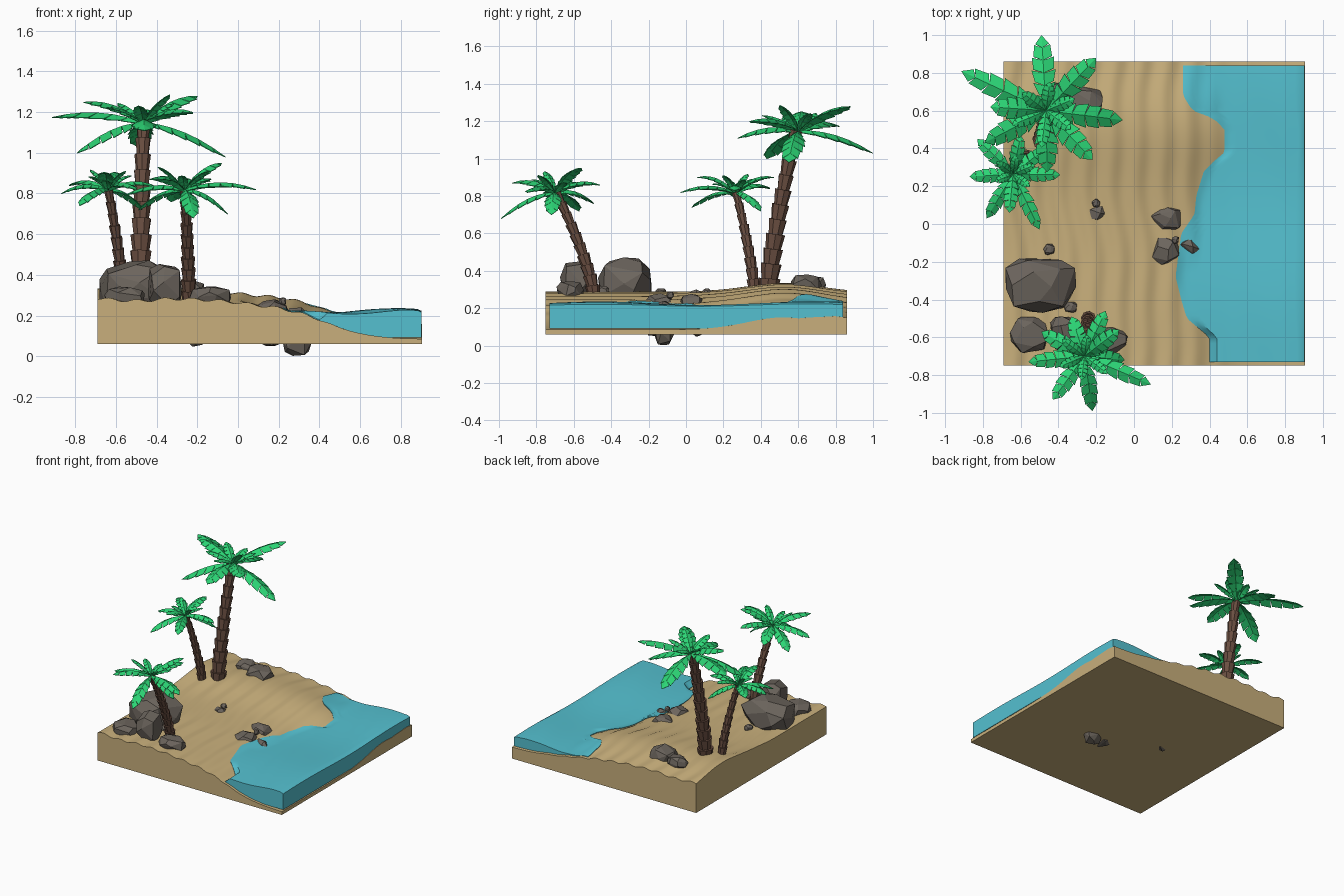
import bpy, bmesh, math, random
from mathutils import Vector

if "Cube" in bpy.data.objects:
    bpy.data.objects.remove(bpy.data.objects["Cube"])

random.seed(7)


def material(name, rgb):
    m = bpy.data.materials.new(name)
    m.diffuse_color = (*rgb, 1)
    m.use_nodes = True
    m.node_tree.nodes["Principled BSDF"].inputs["Base Color"].default_value = m.diffuse_color
    return m


SAND = material("sand", (0.58, 0.43, 0.20))
WATER = material("water", (0.09, 0.53, 0.63))
LEAF = material("leaf", (0.025, 0.67, 0.18))
BARK = material("bark", (0.15, 0.08, 0.055))
ROCK = material("rock", (0.15, 0.13, 0.11))


def finish(bm, name, mat, smooth=False):
    bmesh.ops.recalc_face_normals(bm, faces=bm.faces)
    me = bpy.data.meshes.new(name)
    bm.to_mesh(me)
    bm.free()
    me.materials.append(mat)
    ob = bpy.data.objects.new(name, me)
    bpy.context.collection.objects.link(ob)
    if smooth:
        bpy.context.view_layer.objects.active = ob
        ob.select_set(True)
        bpy.ops.object.shade_smooth_by_angle(angle=math.radians(35))
        ob.select_set(False)
    return ob


def interp(pts, x):
    if x <= pts[0][0]:
        return pts[0][1]
    for (a, u), (b, v) in zip(pts, pts[1:]):
        if x <= b:
            return u + (v - u) * (x - a) / (b - a)
    return pts[-1][1]


# Beach height as a function of position
PROFILE = [(-.69, .285), (-.5, .27), (-.33, .285), (-.1, .275), (.1, .252), (.27, .226),
           (.4, .18), (.5, .14), (.6, .11), (.75, .09), (.91, .085)]


def sand_z(x, y):
    z = sum(interp(PROFILE, x + d) for d in (-.05, 0, .05)) / 3
    z += (.045 if x < 0 else .045 + .02 * min(1, x / .5)) * math.exp(-((y - .52) / .27) ** 2)
    z += .05 * max(0, min(1, (x - .3) / .3)) * max(0, min(1, (y - .6) / .2))
    ripple = .007 * max(0, min(1, (.55 - x) / .3))
    return z + ripple * math.sin(x * 46 + 1.2 * math.sin(y * 4) + .5 * math.sin(y * 11))


def slab(name, mat, nx, ny, pos, top, bottom):
    """Closed block: grid top and grid bottom joined by walls."""
    bm = bmesh.new()
    layers = []
    for f in (top, bottom):
        layers.append([[bm.verts.new((*pos(i / nx, j / ny), f(*pos(i / nx, j / ny))))
                        for j in range(ny + 1)] for i in range(nx + 1)])
    for g in layers:
        for i in range(nx):
            for j in range(ny):
                bm.faces.new((g[i][j], g[i + 1][j], g[i + 1][j + 1], g[i][j + 1]))
    rim = ([(i, 0) for i in range(nx)] + [(nx, j) for j in range(ny)] +
           [(i, ny) for i in range(nx, 0, -1)] + [(0, j) for j in range(ny, 0, -1)])
    t, b = layers
    for (i, j), (k, l) in zip(rim, rim[1:] + rim[:1]):
        bm.faces.new((t[i][j], t[k][l], b[k][l], b[i][j]))
    return finish(bm, name, mat, True)


slab("sand_base", SAND, 90, 50, lambda u, v: (-.69 + 1.595 * u, -.75 + 1.61 * v),
     sand_z, lambda x, y: .06)

# Water with a wavy shoreline
SHORE = [(-.73, .40), (-.6, .40), (-.55, .34), (-.5, .28), (-.4, .25), (-.28, .22), (-.05, .25),
         (.05, .32), (.15, .33), (.28, .37), (.33, .42), (.38, .48), (.5, .48), (.56, .42),
         (.6, .31), (.68, .26), (.84, .26)]


def water_pos(u, v):
    y = -.73 + 1.57 * v
    s = interp(SHORE, y)
    return s + (.902 - s) * u, y


def water_z(x, y):
    d = x - interp(SHORE, y)
    wave = .212 + .009 * math.sin(5.5 * y + 3.8) + .005 * math.sin(14 * x + 5 * y)
    wave += .012 * max(0, min(1, (x - .5) / .3))
    if x > .89:
        wave -= .008
    s = sand_z(x, y) + .004
    return max(s, s + (wave - s) * min(1, d / .04))


slab("sea_water", WATER, 26, 64, water_pos, water_z,
     lambda x, y: min(water_z(x, y) - .003, max(.092, sand_z(x, y) - .004)))


# Faceted rocks: convex hulls of boxy point clouds
def rock(name, c, r, n=26):
    bm = bmesh.new()
    turn = random.random() * .5 - .25
    for k in range(n):
        z = 1 - 2 * (k + .5) / n
        a = k * 2.39996 + random.uniform(-.35, .35)
        q = math.sqrt(1 - z * z)
        d = Vector((q * math.cos(a + turn), q * math.sin(a + turn), z))
        d /= sum(abs(e) ** 3.2 for e in d) ** (1 / 3.2)
        d *= random.uniform(.9, 1.02)
        bm.verts.new([c[e] + d[e] * r[e] for e in range(3)])
    bmesh.ops.convex_hull(bm, input=bm.verts)
    bmesh.ops.delete(bm, geom=[v for v in bm.verts if not v.link_faces], context='VERTS')
    bmesh.ops.dissolve_limit(bm, angle_limit=.3, verts=bm.verts, edges=bm.edges)
    finish(bm, name, ROCK)


ROCKS = [((-.49, -.32, .335), (.20, .15, .14)), ((-.555, -.59, .285), (.1, .1, .06)),
         ((-.36, -.58, .345), (.09, .1, .11)), ((-.14, -.62, .29), (.105, .075, .055)),
         ((-.335, -.44, .29), (.035, .03, .03)), ((-.45, -.135, .28), (.03, .03, .028)),
         ((-.2, .06, .175), (.085, .055, .13)), ((-.2, .11, .285), (.022, .022, .022)),
         ((.17, .03, .175), (.095, .075, .11)), ((.16, -.14, .165), (.085, .095, .12)),
         ((.29, -.12, .12), (.08, .06, .12)), ((.22, -.085, .27), (.02, .02, .02)),
         ((-.26, .64, .315), (.1, .09, .065)), ((-.41, .69, .32), (.075, .06, .05))]
for k, (c, r) in enumerate(ROCKS):
    rock(f"rock_{k + 1}", c, r)


# Palm trunk: stacked flared rings along a leaning path
def trunk(name, base, top, r0, r1, segs, sides=8):
    base, top = Vector(base), Vector(top)

    def path(t):
        p = base.lerp(top, t)
        k = t ** 1.35
        p.x, p.y = base.x + (top.x - base.x) * k, base.y + (top.y - base.y) * k
        return p
    bm = bmesh.new()
    for s in range(segs):
        a, b = path(s / segs), path((s + 1.12) / segs)
        rot = (b - a).to_track_quat('Z', 'Y')
        r = r0 + (r1 - r0) * s / (segs - 1)
        rings = [[bm.verts.new(p + rot @ Vector((q * math.cos(2 * math.pi * k / sides + s * .3),
                                                 q * math.sin(2 * math.pi * k / sides + s * .3), 0)))
                  for k in range(sides)] for p, q in ((a, r * .8), (b, r * 1.06))]
        for k in range(sides):
            n = (k + 1) % sides
            bm.faces.new((rings[0][k], rings[0][n], rings[1][n], rings[1][k]))
        bm.faces.new(rings[0][::-1])
        bm.faces.new(rings[1])
    finish(bm, name, BARK)


# Folded frond with notched edges from crown to tip
WIDTH = [.22, .6, .92, 1, .9, .66, 0]


def frond(bm, c, tip, w, arch):
    c, tip = Vector(c), Vector(tip)
    side = (tip - c).cross(Vector((0, 0, 1))).normalized()
    n = len(WIDTH) - 1
    mid = [c.lerp(tip, k / n) + Vector((0, 0, 4 * arch * (k / n) * (1 - k / n)))
           for k in range(n + 1)]
    fwd = (tip - c) / n
    for s in (-1, 1):
        for k in range(n):
            def edge(i, scale, push):
                e = WIDTH[i] * w * scale
                return mid[i] + side * s * e + fwd * push - Vector((0, 0, e * .45))
            pts = [mid[k], mid[k + 1]]
            if k < n - 1:
                pts.append(edge(k + 1, 1.04, .25))
            pts.append(edge(k, .88, .32))
            bm.faces.new([bm.verts.new(p) for p in pts])


def crown(name, c, tips, w, inner):
    bm = bmesh.new()
    for t in tips:
        frond(bm, c, t, w, .035)
    for k in range(6):
        a = k * math.tau / 6 + .4
        q, h = inner * random.uniform(.8, 1.1), inner * random.uniform(.35, .85)
        frond(bm, c, (c[0] + q * math.cos(a), c[1] + q * math.sin(a), c[2] + h), w * .6, .02)
    bmesh.ops.remove_doubles(bm, verts=bm.verts, dist=.0005)
    ob = finish(bm, name, LEAF)
    m = ob.modifiers.new("thickness", 'SOLIDIFY')
    m.thickness = .004


trunk("tall_palm_trunk", (-.48, .44, .27), (-.465, .585, 1.14), .056, .034, 11)
crown("tall_palm_fronds", (-.465, .60, 1.15),
      [(-.915, .81, 1.175), (-.49, 1.0, 1.03), (-.2, .88, 1.28), (-.06, .55, .98),
       (-.22, .34, 1.2), (-.46, .275, 1.11), (-.79, .43, 1.0), (-.76, .62, 1.25)], .062, .18)

trunk("small_palm_trunk", (-.565, .365, .29), (-.635, .27, .81), .034, .022, 9)
crown("small_palm_fronds", (-.64, .265, .82),
      [(-.83, .45, .84), (-.6, .47, .9), (-.39, .26, .83), (-.47, .40, .72),
       (-.5, -.03, .82), (-.78, .03, .74), (-.87, .25, .80), (-.66, .06, .9)], .04, .12)

trunk("front_palm_trunk", (-.24, -.49, .26), (-.26, -.69, .81), .038, .025, 10)
crown("front_palm_fronds", (-.262, -.70, .82),
      [(-.49, -.57, .72), (-.15, -.46, .86), (-.08, -.56, .95), (.09, -.85, .82), (-.05, -.72, .70),
       (-.22, -.99, .68), (-.43, -.93, .87), (-.56, -.73, .79), (-.33, -.49, .76)], .046, .14)
